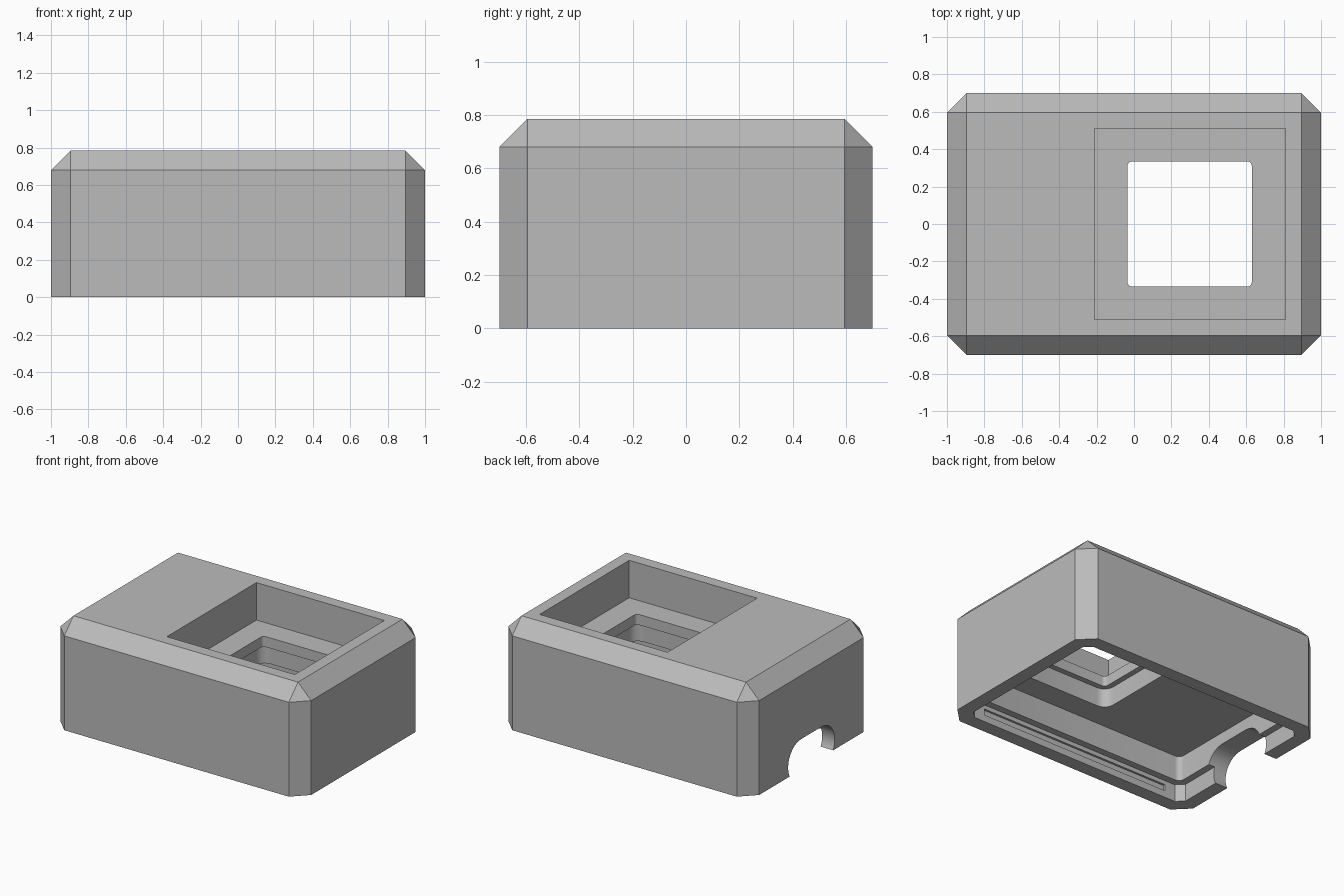
import bpy, bmesh, math

if "Cube" in bpy.data.objects:
    bpy.data.objects.remove(bpy.data.objects["Cube"], do_unlink=True)

grey = bpy.data.materials.new("plain_grey")
grey.use_nodes = True
colour = (0.5, 0.5, 0.5, 1)
grey.diffuse_color = colour
grey.node_tree.nodes["Principled BSDF"].inputs["Base Color"].default_value = colour


def block(name, x, y, z, corner=0, segments=1, edge_rule=None):
    """Box between the given ranges, with its upright (or chosen) edges bevelled."""
    bm = bmesh.new()
    bmesh.ops.create_cube(bm, size=1)
    for v in bm.verts:
        v.co = [r[0] if c < 0 else r[1] for r, c in zip((x, y, z), v.co)]
    if corner:
        rule = edge_rule or (lambda a, b: abs(a.z - b.z) > 1e-4)
        edges = [e for e in bm.edges if rule(e.verts[0].co, e.verts[1].co)]
        bmesh.ops.bevel(bm, geom=edges, offset=corner, segments=segments,
                        profile=0.5, affect='EDGES')
    bmesh.ops.recalc_face_normals(bm, faces=bm.faces)
    mesh = bpy.data.meshes.new(name)
    bm.to_mesh(mesh)
    bm.free()
    mesh.materials.append(grey)
    obj = bpy.data.objects.new(name, mesh)
    bpy.context.collection.objects.link(obj)
    return obj


def carve(body, cutter):
    cutter.hide_render = True
    mod = body.modifiers.new(cutter.name, 'BOOLEAN')
    mod.operation = 'DIFFERENCE'
    mod.solver = 'EXACT'
    mod.object = cutter
    bpy.context.view_layer.objects.active = body
    bpy.ops.object.modifier_apply(modifier=mod.name)
    bpy.data.objects.remove(cutter, do_unlink=True)


# Chamfered outer case, sharp only around the open bottom
height = 0.785
case = block("case_shell", (-1, 1), (-0.7, 0.7), (0, height), 0.105,
             edge_rule=lambda a, b: max(a.z, b.z) > height / 2)

# Stepped cavity underneath
carve(case, block("lid_seat", (-0.9, 0.9), (-0.6, 0.6), (-0.1, 0.125), 0.05))
carve(case, block("cavity", (-0.85, 0.85), (-0.55, 0.55), (-0.05, 0.305), 0.04, 6))

# Screen pocket on top, window through it and a wider recess below
carve(case, block("screen_pocket", (-0.21, 0.81), (-0.51, 0.51), (0.515, 1)))
carve(case, block("window_recess", (-0.075, 0.67), (-0.375, 0.375), (0.2, 0.44), 0.073, 6))
carve(case, block("window", (-0.035, 0.63), (-0.335, 0.335), (0.25, 0.7), 0.025, 5))

# Rounded cable opening in one end wall
carve(case, block("cable_opening", (-1.2, -0.7), (-0.265, 0.265), (-0.08, 0.22), 0.149, 12,
                  edge_rule=lambda a, b: abs(a.x - b.x) > 1e-4))

# Snap grooves along both long inner walls
for side in (-1, 1):
    y = sorted((side * 0.5, side * 0.615))
    carve(case, block("snap_groove", (-0.765, 0.765), y, (0.05, 0.095)))

# Smooth the round corners, keep the flat edges crisp
bpy.ops.object.select_all(action='DESELECT')
case.select_set(True)
bpy.context.view_layer.objects.active = case
bpy.ops.object.shade_smooth_by_angle(angle=math.radians(25))
